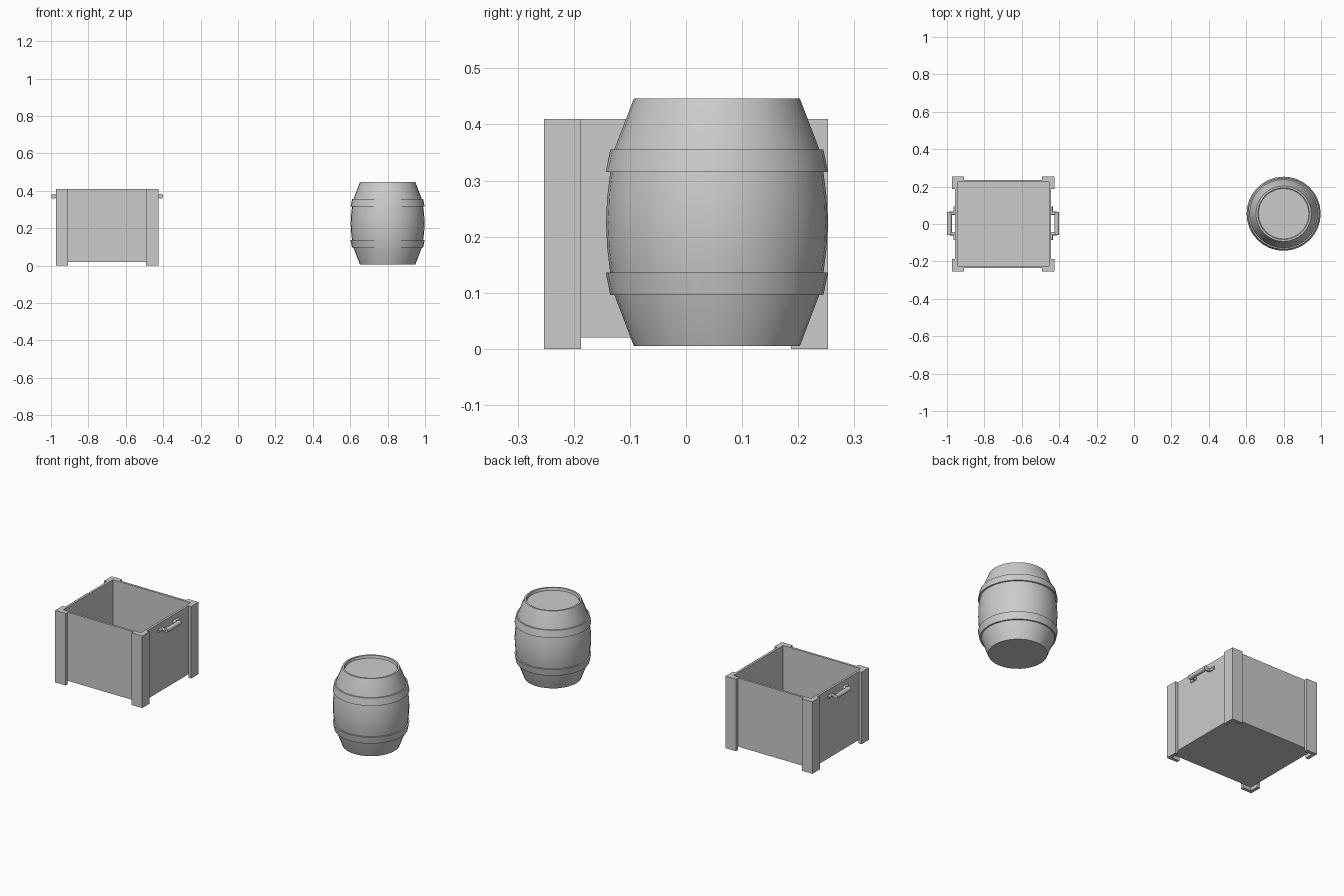
import bpy, bmesh, math
from mathutils import Matrix, Vector

if "Cube" in bpy.data.objects:
    bpy.data.objects.remove(bpy.data.objects["Cube"])

CX, CY = -0.70, 0.0      # crate centre
BX, BY = 0.80, 0.055     # barrel centre


def finish(bm, name, smooth=None):
    bmesh.ops.recalc_face_normals(bm, faces=bm.faces)
    me = bpy.data.meshes.new(name)
    bm.to_mesh(me)
    bm.free()
    ob = bpy.data.objects.new(name, me)
    bpy.context.collection.objects.link(ob)
    if smooth:
        bpy.ops.object.select_all(action='DESELECT')
        ob.select_set(True)
        bpy.context.view_layer.objects.active = ob
        bpy.ops.object.shade_smooth_by_angle(angle=math.radians(smooth))
    return ob


def prism(name, outline, z0, z1):
    bm = bmesh.new()
    face = bm.faces.new([bm.verts.new((x, y, z0)) for x, y in outline])
    ext = bmesh.ops.extrude_face_region(bm, geom=[face], use_keep_orig=True)
    verts = [v for v in ext['geom'] if isinstance(v, bmesh.types.BMVert)]
    bmesh.ops.translate(bm, verts=verts, vec=(0, 0, z1 - z0))
    return finish(bm, name)


def lathe(name, profile, closed, segs=32):
    bm = bmesh.new()
    rings = []
    for r, z in profile:
        n = segs if r > 0 else 1
        rings.append([bm.verts.new((BX + r * math.cos(i * math.tau / segs),
                                    BY + r * math.sin(i * math.tau / segs), z))
                      for i in range(n)])
    pairs = list(zip(rings, rings[1:]))
    if closed:
        pairs.append((rings[-1], rings[0]))
    for a, b in pairs:
        for i in range(segs):
            j = (i + 1) % segs
            loop = [a[i % len(a)], a[j % len(a)], b[j % len(b)], b[i % len(b)]]
            bm.faces.new(list(dict.fromkeys(loop)))
    return finish(bm, name, 30)


# Open crate box: outer block with the top inset and pushed down
bm = bmesh.new()
bmesh.ops.create_cube(bm, size=1, matrix=Matrix.Translation((CX, CY, 0.215))
                      @ Matrix.Diagonal((0.514, 0.472, 0.39, 1)))
top = max(bm.faces, key=lambda f: f.calc_center_median().z)
bmesh.ops.inset_region(bm, faces=[top], thickness=0.018)
inner = bmesh.ops.extrude_face_region(bm, geom=[top])
bmesh.ops.translate(bm, vec=(0, 0, -0.37),
                    verts=[v for v in inner['geom'] if isinstance(v, bmesh.types.BMVert)])
if top.is_valid:
    bm.faces.remove(top)
finish(bm, "crate_box")

# L-shaped corner posts wrapping the box
X, Y, W, T = 0.274, 0.2535, 0.066, 0.0175
corner = [(X, Y), (X - W, Y), (X - W, Y - T), (X - T, Y - T), (X - T, Y - W), (X, Y - W)]
for sx in (-1, 1):
    for sy in (-1, 1):
        prism("corner_post", [(CX + sx * x, CY + sy * y) for x, y in corner], 0, 0.41)

# Bent handles on both sides
for s in (-1, 1):
    bm = bmesh.new()

    def rod(a, b, r):
        a, b = (Vector((CX + s * p[0], p[1], 0.37)) for p in (a, b))
        rot = (b - a).to_track_quat('Z', 'Y').to_matrix().to_4x4()
        bmesh.ops.create_cone(bm, cap_ends=True, segments=12, radius1=r, radius2=r,
                              depth=(b - a).length,
                              matrix=Matrix.Translation((a + b) / 2) @ rot)
    rod((0.287, -0.06), (0.287, 0.065), 0.013)
    for y, end in ((-0.052, -0.085), (0.057, 0.093)):
        rod((0.25, y), (0.287, y), 0.009)
        rod((0.257, y), (0.257, end), 0.009)
    finish(bm, "handle", 35)

# Barrel body with a recessed lid
lathe("barrel_body", [(0, 0.005), (0.148, 0.005), (0.183, 0.097), (0.190, 0.135),
                      (0.1955, 0.18), (0.1975, 0.225), (0.1955, 0.27), (0.190, 0.315),
                      (0.183, 0.355), (0.148, 0.446), (0.138, 0.446), (0.135, 0.432),
                      (0, 0.432)], False)

# Barrel hoops, mirrored about the middle height
hoop = [(0.182, 0.355), (0.190, 0.355), (0.198, 0.315), (0.189, 0.315)]
lathe("upper_hoop", hoop, True)
lathe("lower_hoop", [(r, 0.451 - z) for r, z in hoop], True)
